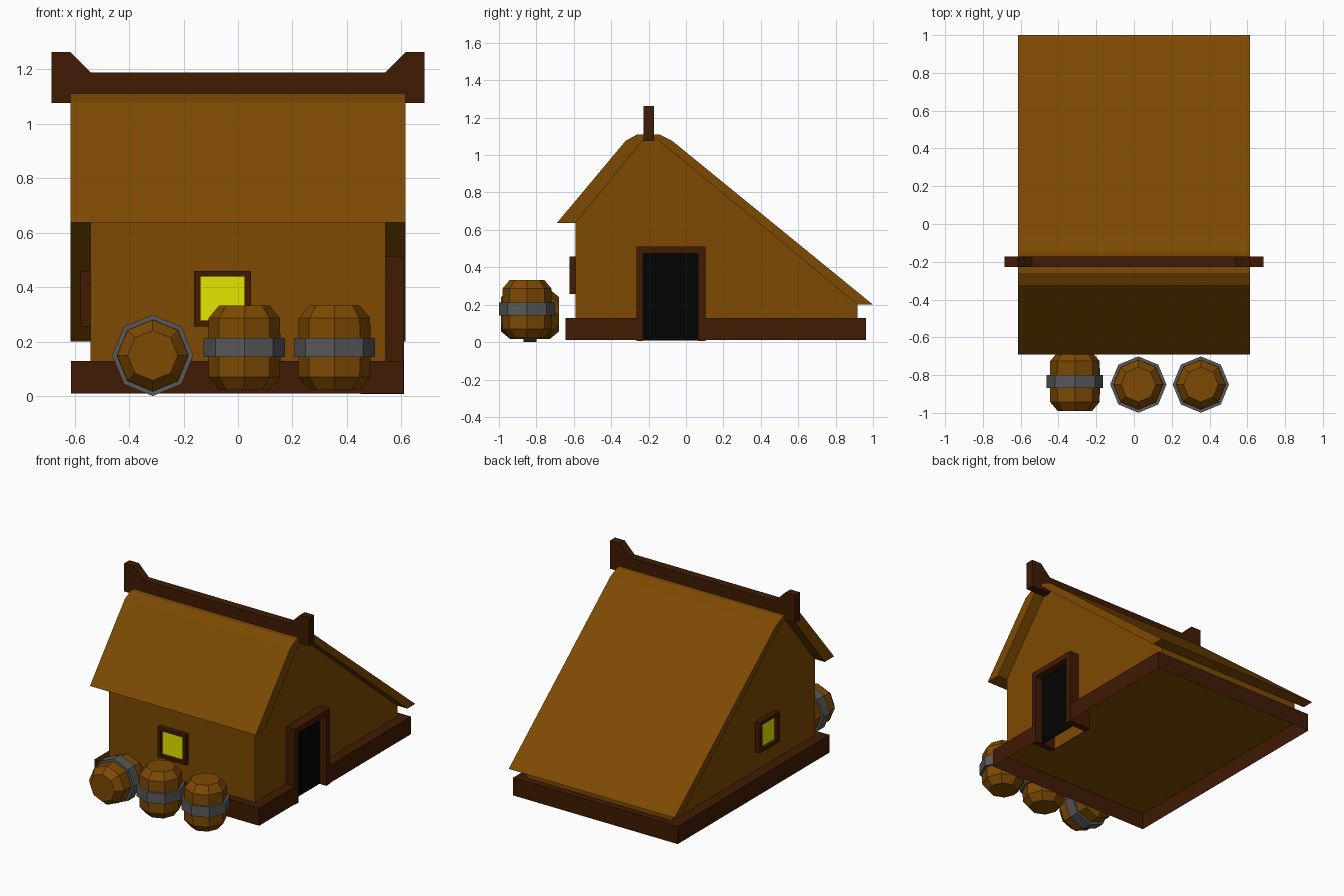
import bpy, bmesh, math
from mathutils import Matrix, Vector

if "Cube" in bpy.data.objects:
    bpy.data.objects.remove(bpy.data.objects["Cube"])


def mat(name, r, g, b):
    m = bpy.data.materials.new(name)
    m.diffuse_color = (r, g, b, 1)
    m.use_nodes = True
    m.node_tree.nodes["Principled BSDF"].inputs["Base Color"].default_value = m.diffuse_color
    return m


TAN = mat("tan wood", .205, .068, .0008)
BROWN = mat("dark brown wood", .051, .0105, .001)
GREY = mat("iron grey", .10, .10, .10)
BLACK = mat("door black", .001, .001, .001)
YELLOW = mat("window yellow", .78, .78, .0)


def make(name, verts, faces, m, fix=True):
    me = bpy.data.meshes.new(name)
    me.from_pydata([tuple(v) for v in verts], [], faces)
    if fix:
        bm = bmesh.new()
        bm.from_mesh(me)
        bmesh.ops.recalc_face_normals(bm, faces=bm.faces)
        bm.to_mesh(me)
        bm.free()
    me.materials.append(m)
    ob = bpy.data.objects.new(name, me)
    bpy.context.collection.objects.link(ob)
    return ob


def box(name, x, y, z, m, M=Matrix()):
    v = [M @ Vector((a, b, c)) for a in x for b in y for c in z]
    f = [(0, 1, 3, 2), (4, 6, 7, 5), (0, 4, 5, 1), (2, 3, 7, 6), (0, 2, 6, 4), (1, 5, 7, 3)]
    return make(name, v, f, m)


def prism(name, pts, place, a, b, m):
    """Extrude a 2D profile from a to b; place maps (u, v, depth) to xyz."""
    n = len(pts)
    v = [place(u, w, d) for d in (a, b) for u, w in pts]
    f = [tuple(range(n)), tuple(range(n, 2 * n))]
    f += [(i, (i + 1) % n, n + (i + 1) % n, n + i) for i in range(n)]
    return make(name, v, f, m)


def along_x(u, w, d):
    return (d, u, w)


# House body and thick roof, both from the side profile
under = [(-.592, .637), (-.225, 1.086), (-.155, 1.086), (.917, .2)]
prism("house_body", [(-.592, .123)] + under + [(.917, .123)], along_x, -.541, .541, TAN)
outer = [(-.69, .637), (-.322, 1.077), (-.26, 1.111), (-.145, 1.111), (-.075, 1.077), (1.0, .2)]
prism("roof", outer + under[::-1], along_x, -.615, .614, TAN)

# Ridge beam with raised ends
half = [(.685, 1.075), (.685, 1.263), (.615, 1.263), (.54, 1.188)]
prism("ridge_beam", half + [(-x, z) for x, z in half[::-1]],
      lambda u, w, d: (u, d, w), -.227, -.172, BROWN)

# Base skirt: open underneath, with a gap at the door
path = [(.608, .105), (.608, .963), (-.613, .963), (-.613, -.645), (.608, -.645), (.608, -.265)]
n = len(path)
verts = [(x, y, z) for z in (.01, .128) for x, y in path]
make("base_skirt", verts, [(i, i + 1, n + i + 1, n + i) for i in range(n - 1)], BROWN, False)
# Ledge on top, set back around the doorway
corners = path + [(.541, -.265), (.541, .105)]
make("base_ledge", [(x, y, .128) for x, y in corners], [tuple(range(8))], BROWN, False)
make("floor_underside", [(x, y, .121) for x, y in corners], [tuple(range(8))[::-1]], TAN, False)

# Doorway: posts, lintel, recessed door and the open sill box below the floor
for tag, y in (("front", (-.265, -.229)), ("back", (.065, .105))):
    box(f"door_post_{tag}", (.535, .61), y, (.007, .512), BROWN)
    box(f"door_sill_{tag}", (.45, .535), y, (.007, .121), BROWN)
box("door_lintel", (.535, .61), (-.229, .065), (.475, .512), BROWN)
box("door", (.552, .56), (-.229, .065), (.008, .475), BLACK)
box("door_back_plate", (.45, .455), (-.229, .065), (.008, .12), TAN)


# Windows: built facing -y, then placed on the front and left walls
def window(side, M):
    a, w, t = .104, .024, (-.033, .005)
    for s, tag in ((-1, "left"), (1, "right")):
        box(f"{side}_window_{tag}", sorted((s * a, s * (a - w))), t, (.256, .459), BROWN, M)
    box(f"{side}_window_top", (-a + w, a - w), t, (.438, .459), BROWN, M)
    box(f"{side}_window_sill", (-a + w, a - w), t, (.256, .277), BROWN, M)
    box(f"{side}_window_pane", (-a + w, a - w), (-.012, -.004), (.277, .438), YELLOW, M)


window("front", Matrix.Translation((-.057, -.59, 0)))
window("left", Matrix.Translation((-.545, -.064, 0)) @ Matrix.Rotation(-math.pi / 2, 4, 'Z'))


# Barrels: eight-sided lathe shapes
def lathe(name, prof, m, M, closed=False):
    k, p = 8, len(prof)
    v = [M @ Vector((r * math.cos(i * math.tau / k), r * math.sin(i * math.tau / k), z))
         for i in range(k) for r, z in prof]
    f = [(i * p + j, (i + 1) % k * p + j, (i + 1) % k * p + (j + 1) % p, i * p + (j + 1) % p)
         for i in range(k) for j in range(p if closed else p - 1)]
    if not closed:
        f += [tuple(i * p + j for i in range(k)) for j in (0, p - 1)]
    make(name, v, f, m)


def barrel(name, M):
    lathe(name, [(.092, -.155), (.131, -.108), (.133, 0), (.131, .108), (.092, .155)], TAN, M)
    lathe(name + "_hoop", [(.125, -.035), (.149, -.035), (.149, .035), (.125, .035)],
          GREY, M, True)


barrel("barrel_middle", Matrix.Translation((.023, -.85, .178)))
barrel("barrel_right", Matrix.Translation((.354, -.85, .178)))
barrel("barrel_lying", Matrix.Translation((-.313, -.834, .149)) @ Matrix.Rotation(math.pi / 2, 4, 'X'))
